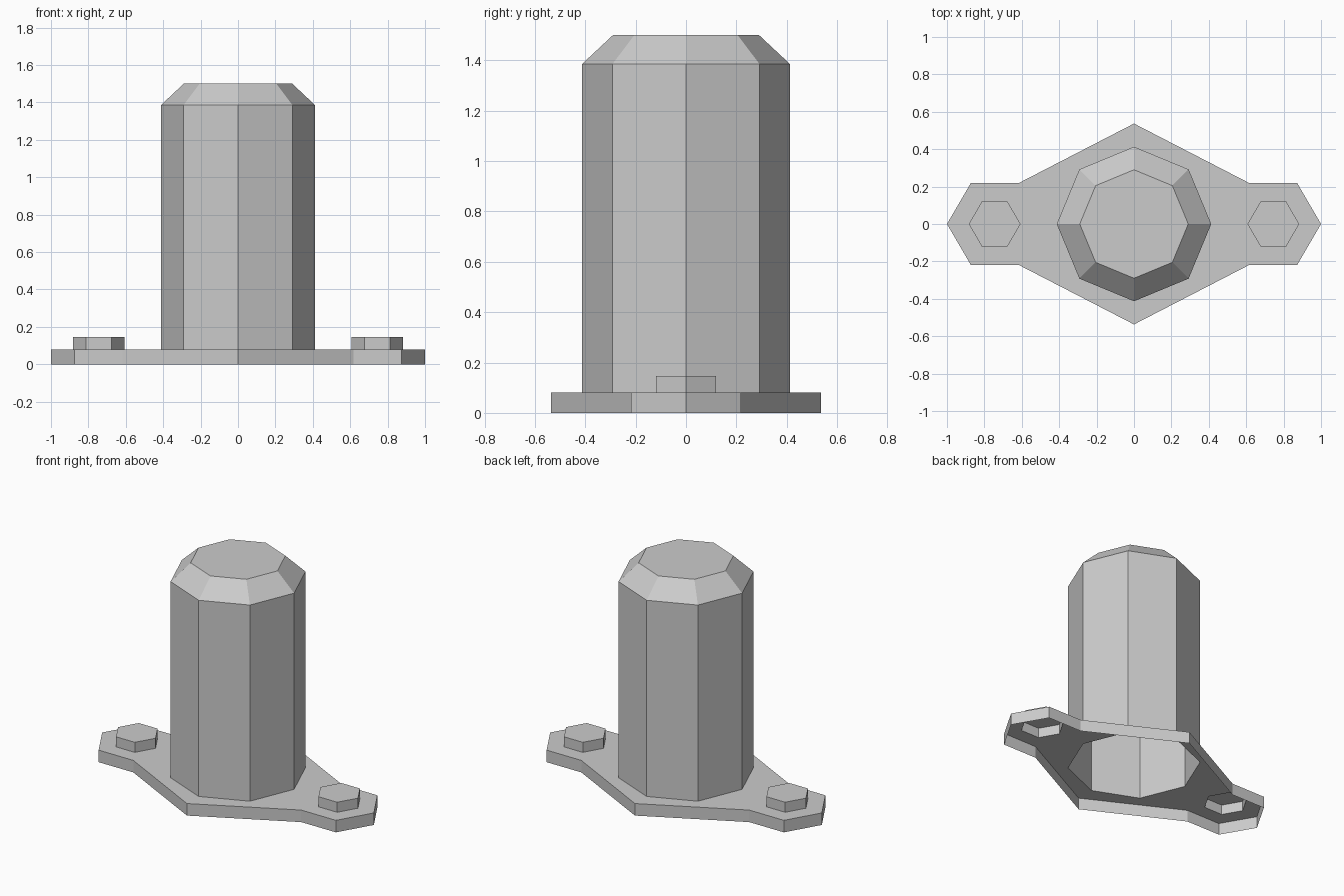
import bpy, bmesh
from math import cos, sin, tau

if "Cube" in bpy.data.objects:
    bpy.data.objects.remove(bpy.data.objects["Cube"])

PLATE_Z = 0.08
BOLT_X, BOLT_R = 0.745, 0.138
BODY_R = 0.413


def ring(sides, radius, cx=0.0):
    return [(cx + radius * cos(tau * i / sides), radius * sin(tau * i / sides))
            for i in range(sides)]


def loop(bm, points, z):
    return [bm.verts.new((x, y, z)) for x, y in points]


def bridge(bm, low, high):
    n = len(low)
    for i in range(n):
        j = (i + 1) % n
        bm.faces.new((low[i], low[j], high[j], high[i]))


def finish(bm, name):
    mesh = bpy.data.meshes.new(name)
    bm.to_mesh(mesh)
    bm.free()
    bpy.context.collection.objects.link(bpy.data.objects.new(name, mesh))


def hollow_prism(name, sides, cx, levels):
    """Capped shell, open at the bottom; levels are (radius, z)."""
    bm = bmesh.new()
    loops = [loop(bm, ring(sides, r, cx), z) for r, z in levels]
    for low, high in zip(loops, loops[1:]):
        bridge(bm, low, high)
    bm.faces.new(loops[-1])
    finish(bm, name)


# Flange: open-bottomed plate with holes under the body and bolts
quarter = [(1.0, 0.0), (0.873, 0.218), (0.618, 0.218), (0.0, 0.537)]
half = quarter + [(-x, y) for x, y in quarter[-2::-1]]
outline = half + [(x, -y) for x, y in half[-2:0:-1]]

bm = bmesh.new()
rim_low, rim_high = loop(bm, outline, 0), loop(bm, outline, PLATE_Z)
bridge(bm, rim_low, rim_high)
borders = [rim_high]
for points in (ring(8, BODY_R), ring(6, BOLT_R, BOLT_X), ring(6, BOLT_R, -BOLT_X)):
    borders.append(loop(bm, points, PLATE_Z))
edges = []
for b in borders:
    for i, v in enumerate(b):
        w = b[(i + 1) % len(b)]
        edges.append(bm.edges.get((v, w)) or bm.edges.new((v, w)))
bmesh.ops.triangle_fill(bm, edges=edges, use_beauty=True, normal=(0, 0, 1))
flat = [f for f in bm.faces if all(abs(v.co.z - PLATE_Z) < 1e-5 for v in f.verts)]
for f in flat:
    f.normal_update()
    if f.normal.z < 0:
        f.normal_flip()
finish(bm, "flange_plate")

# Octagonal body with chamfered top
hollow_prism("body", 8, 0, [(BODY_R, PLATE_Z), (BODY_R, 1.385), (0.29, 1.5)])

# Hexagonal bolt heads
for side, x in (("left", -BOLT_X), ("right", BOLT_X)):
    hollow_prism("bolt_head_" + side, 6, x, [(BOLT_R, PLATE_Z), (BOLT_R, 0.147)])
